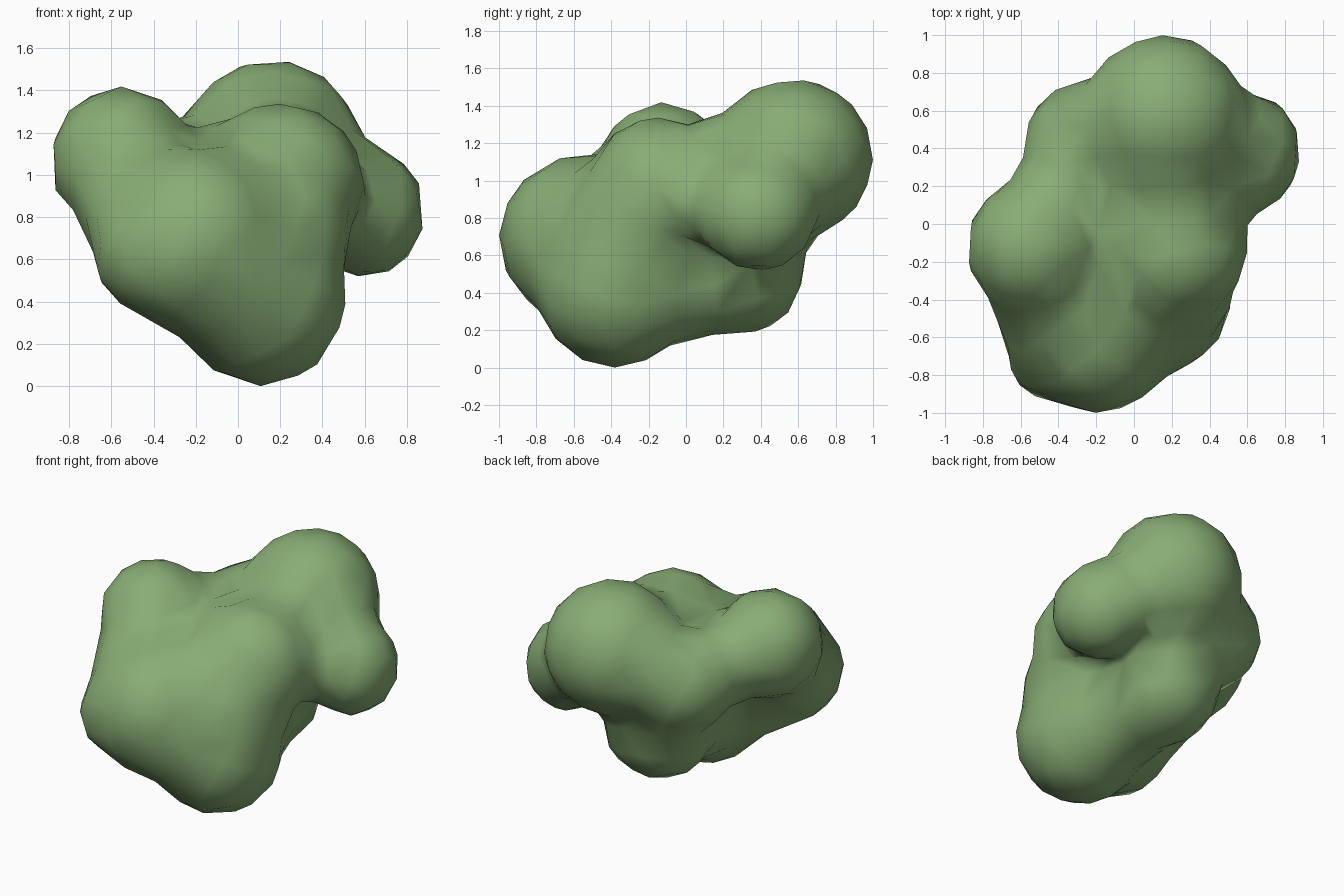
import bpy, bmesh
from mathutils import Matrix, Vector

if "Cube" in bpy.data.objects:
    bpy.data.objects.remove(bpy.data.objects["Cube"])

# Single leafy green
leaf = bpy.data.materials.new("leaf_green")
leaf.use_nodes = True
colour = (0.25, 0.42, 0.18, 1)
leaf.diffuse_color = colour
leaf.node_tree.nodes["Principled BSDF"].inputs["Base Color"].default_value = colour

# Lobes of the clump: centre, radii
lobes = {
    "front": ((-0.20, -0.55, 0.68), (0.43, 0.455, 0.45)),
    "front_side": ((-0.42, -0.61, 0.64), (0.27, 0.34, 0.31)),
    "bottom": ((0.11, -0.38, 0.42), (0.41, 0.42, 0.43)),
    "filler": ((0.18, -0.30, 0.70), (0.36, 0.38, 0.40)),
    "upper": ((0.20, -0.15, 0.95), (0.40, 0.37, 0.385)),
    "shoulder": ((-0.55, -0.12, 1.06), (0.345, 0.35, 0.35)),
    "crown": ((0.16, 0.57, 1.11), (0.43, 0.435, 0.43)),
    "bud": ((0.60, 0.38, 0.815), (0.29, 0.32, 0.315)),
    "back": ((-0.24, 0.41, 0.92), (0.35, 0.35, 0.34)),
    "under": ((0.00, 0.27, 0.52), (0.36, 0.37, 0.36)),
    "core": ((-0.03, 0.02, 0.85), (0.40, 0.44, 0.40)),
}

# Bridges that fill the creases: two lobes and their thickness
bridges = [
    ("front", "bottom", 0.95), ("front", "shoulder", 0.78),
    ("front_side", "shoulder", 0.90), ("front_side", "bottom", 0.9),
    ("front", "upper", 0.82), ("upper", "bottom", 0.90),
    ("upper", "crown", 0.78), ("crown", "bud", 0.86),
    ("upper", "bud", 0.68), ("crown", "back", 0.88),
    ("back", "shoulder", 0.78), ("back", "under", 0.80),
    ("under", "bottom", 0.88), ("crown", "under", 0.75),
]

bm = bmesh.new()


def placement(name, scale=1):
    centre, radii = lobes[name]
    return Matrix.Translation(centre) @ Matrix.Diagonal((*(Vector(radii) * scale), 1))


for name in lobes:
    bmesh.ops.create_icosphere(bm, subdivisions=3, radius=1, matrix=placement(name))

for first, second, scale in bridges:
    points = []
    for name in (first, second):
        ball = bmesh.ops.create_icosphere(bm, subdivisions=3, radius=1,
                                          matrix=placement(name, scale))
        points += [v.co.copy() for v in ball["verts"]]
        bmesh.ops.delete(bm, geom=ball["verts"], context='VERTS')
    bmesh.ops.convex_hull(bm, input=[bm.verts.new(p) for p in points])

mesh = bpy.data.meshes.new("foliage_clump")
bm.to_mesh(mesh)
bm.free()
clump = bpy.data.objects.new("foliage_clump", mesh)
bpy.context.collection.objects.link(clump)

# Fuse the lobes, soften the creases and reduce to a coarse skin
fuse = clump.modifiers.new("fuse", 'REMESH')
fuse.mode = 'VOXEL'
fuse.voxel_size = 0.05
soften = clump.modifiers.new("soften", 'SMOOTH')
soften.factor = 0.5
soften.iterations = 7
coarse = clump.modifiers.new("coarse", 'DECIMATE')
coarse.ratio = 0.06

bpy.context.view_layer.update()
graph = bpy.context.evaluated_depsgraph_get()
skin = bpy.data.meshes.new_from_object(clump.evaluated_get(graph))
clump.modifiers.clear()
clump.data = skin

# Stand it on the ground
skin.transform(Matrix.Translation((0, 0, -min(v.co.z for v in skin.vertices))))

skin.materials.clear()
skin.materials.append(leaf)
for face in skin.polygons:
    face.use_smooth = True
    face.material_index = 0
